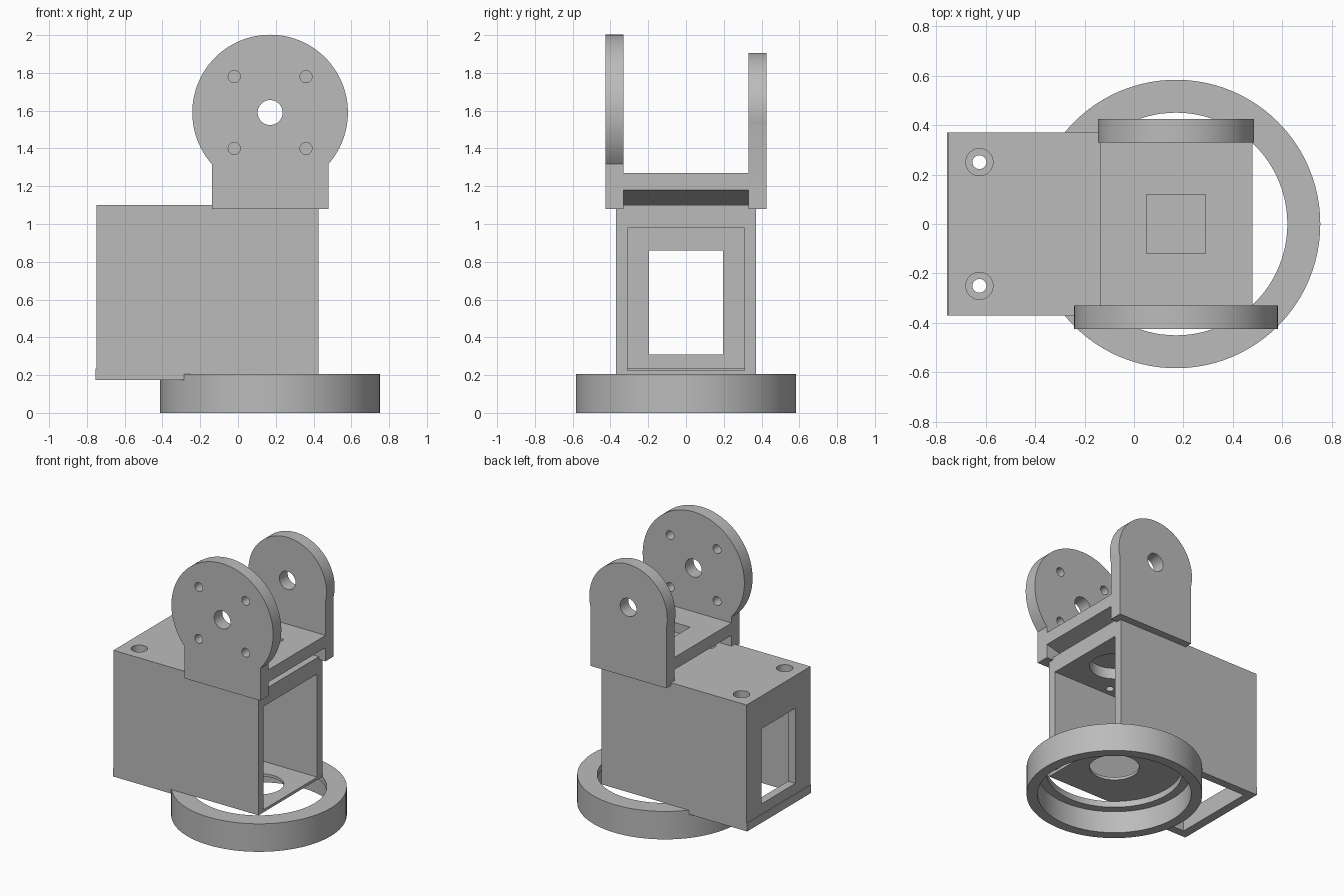
import bpy, bmesh, math
from mathutils import Matrix, Vector

cube = bpy.data.objects.get("Cube")
if cube:
    bpy.data.objects.remove(cube)

gray = bpy.data.materials.new("plain gray")
gray.use_nodes = True
gray.diffuse_color = (0.5, 0.5, 0.5, 1)
gray.node_tree.nodes["Principled BSDF"].inputs["Base Color"].default_value = (0.5, 0.5, 0.5, 1)

AXIS_X = 0.17      # turning axis shared by ring and bracket
PIVOT_Z = 1.59     # height of the bracket pivot


def finish(name, bm):
    bmesh.ops.recalc_face_normals(bm, faces=bm.faces)
    mesh = bpy.data.meshes.new(name)
    bm.to_mesh(mesh)
    bm.free()
    mesh.materials.append(gray)
    obj = bpy.data.objects.new(name, mesh)
    bpy.context.collection.objects.link(obj)
    return obj


def block(name, x, y, z):
    """Box from three (low, high) ranges."""
    bm = bmesh.new()
    bmesh.ops.create_cube(bm, size=1)
    for v in bm.verts:
        v.co = [r[0] if c < 0 else r[1] for c, r in zip(v.co, (x, y, z))]
    return finish(name, bm)


def cylinder(name, radius, low, high, center, along_y=False, sides=64):
    """Cylinder on z at center (x, y), or on y at center (x, z)."""
    bm = bmesh.new()
    bmesh.ops.create_cone(bm, cap_ends=True, segments=sides, radius1=radius,
                          radius2=radius, depth=high - low)
    mid = (low + high) / 2
    if along_y:
        place = Matrix.Translation((center[0], mid, center[1])) @ Matrix.Rotation(math.pi / 2, 4, "X")
    else:
        place = Matrix.Translation((center[0], center[1], mid))
    bm.transform(place)
    return finish(name, bm)


def prism(name, outline, low, high):
    """Extrude an (x, z) outline along y."""
    bm = bmesh.new()
    face = bm.faces.new([bm.verts.new((x, low, z)) for x, z in outline])
    out = bmesh.ops.extrude_face_region(bm, geom=[face])
    moved = [g for g in out["geom"] if isinstance(g, bmesh.types.BMVert)]
    bmesh.ops.translate(bm, verts=moved, vec=Vector((0, high - low, 0)))
    return finish(name, bm)


def cut(obj, cutters):
    """Subtract the cutters, bake the result and drop them."""
    for c in cutters:
        c.hide_render = True
        mod = obj.modifiers.new("cut", "BOOLEAN")
        mod.operation, mod.solver, mod.object = "DIFFERENCE", "EXACT", c
    bpy.context.view_layer.update()
    graph = bpy.context.evaluated_depsgraph_get()
    baked = bpy.data.meshes.new_from_object(obj.evaluated_get(graph))
    obj.modifiers.clear()
    obj.data = baked
    for c in cutters:
        bpy.data.objects.remove(c)


def smooth(obj):
    bpy.ops.object.select_all(action="DESELECT")
    obj.select_set(True)
    bpy.context.view_layer.objects.active = obj
    bpy.ops.object.shade_smooth_by_angle(angle=math.radians(30))


# Base ring with a narrower lip at its top
ring = cylinder("base_ring", 0.583, 0, 0.205, (AXIS_X, 0), sides=96)
cut(ring, [cylinder("ring_bore", 0.51, -0.1, 0.16, (AXIS_X, 0), sides=96),
           cylinder("lip_bore", 0.45, -0.2, 0.4, (AXIS_X, 0), sides=96)])
smooth(ring)

# Hollow housing: open front end, window in the rear wall, open rear floor
housing = block("housing", (-0.75, 0.425), (-0.37, 0.37), (0.205, 1.1))
cutters = [block("cavity", (-0.69, 0.6), (-0.31, 0.31), (0.225, 0.98)),
           block("rear_window", (-0.9, -0.5), (-0.195, 0.195), (0.31, 0.86)),
           block("floor_opening", (-0.69, -0.3), (-0.31, 0.31), (0.1, 0.4)),
           cylinder("floor_hole", 0.165, 0.1, 0.4, (AXIS_X, 0)),
           cylinder("ceiling_hole", 0.165, 0.9, 1.06, (AXIS_X, 0))]
for x in (-0.625, 0):
    for y in (-0.25, 0.25):
        cutters += [cylinder("screw_head", 0.055, 1.04, 1.2, (x, y), sides=32),
                    cylinder("screw_hole", 0.028, 0.9, 1.2, (x, y), sides=32)]
cut(housing, cutters)
smooth(housing)

# Frame under the rear part of the housing
frame = block("floor_frame", (-0.755, -0.285), (-0.37, 0.37), (0.175, 0.235))
cut(frame, [block("frame_opening", (-0.69, -0.3), (-0.31, 0.31), (0.1, 0.4))])


# Upright bracket plates: a round head on a straight foot
def plate(name, radius, low, high, screws):
    half, foot = 0.308, 1.08
    start = -math.acos(half / radius)
    sweep = math.pi - 2 * start
    outline = [(AXIS_X - half, foot), (AXIS_X + half, foot)]
    steps = 72
    for i in range(steps + 1):
        a = start + sweep * i / steps
        outline.append((AXIS_X + radius * math.cos(a), PIVOT_Z + radius * math.sin(a)))
    obj = prism(name, outline, low, high)
    holes = [cylinder("pivot_hole", 0.066, low - 0.1, high + 0.1, (AXIS_X, PIVOT_Z), True)]
    if screws:
        for dx in (-0.19, 0.19):
            for dz in (-0.19, 0.19):
                holes.append(cylinder("plate_screw", 0.032, low - 0.1, high + 0.1,
                                      (AXIS_X + dx, PIVOT_Z + dz), True, 32))
    cut(obj, holes)
    smooth(obj)


plate("front_plate", 0.412, -0.425, -0.33, True)
plate("back_plate", 0.316, 0.33, 0.425, False)

# Bracket bridge with a shallow wedge underside and a square pocket on top
bridge = prism("bracket_bridge", [(-0.138, 1.18), (AXIS_X, 1.1), (0.478, 1.18),
                                  (0.478, 1.27), (-0.138, 1.27)], -0.335, 0.335)
cut(bridge, [block("pocket", (0.05, 0.29), (-0.12, 0.12), (1.2, 1.4))])
